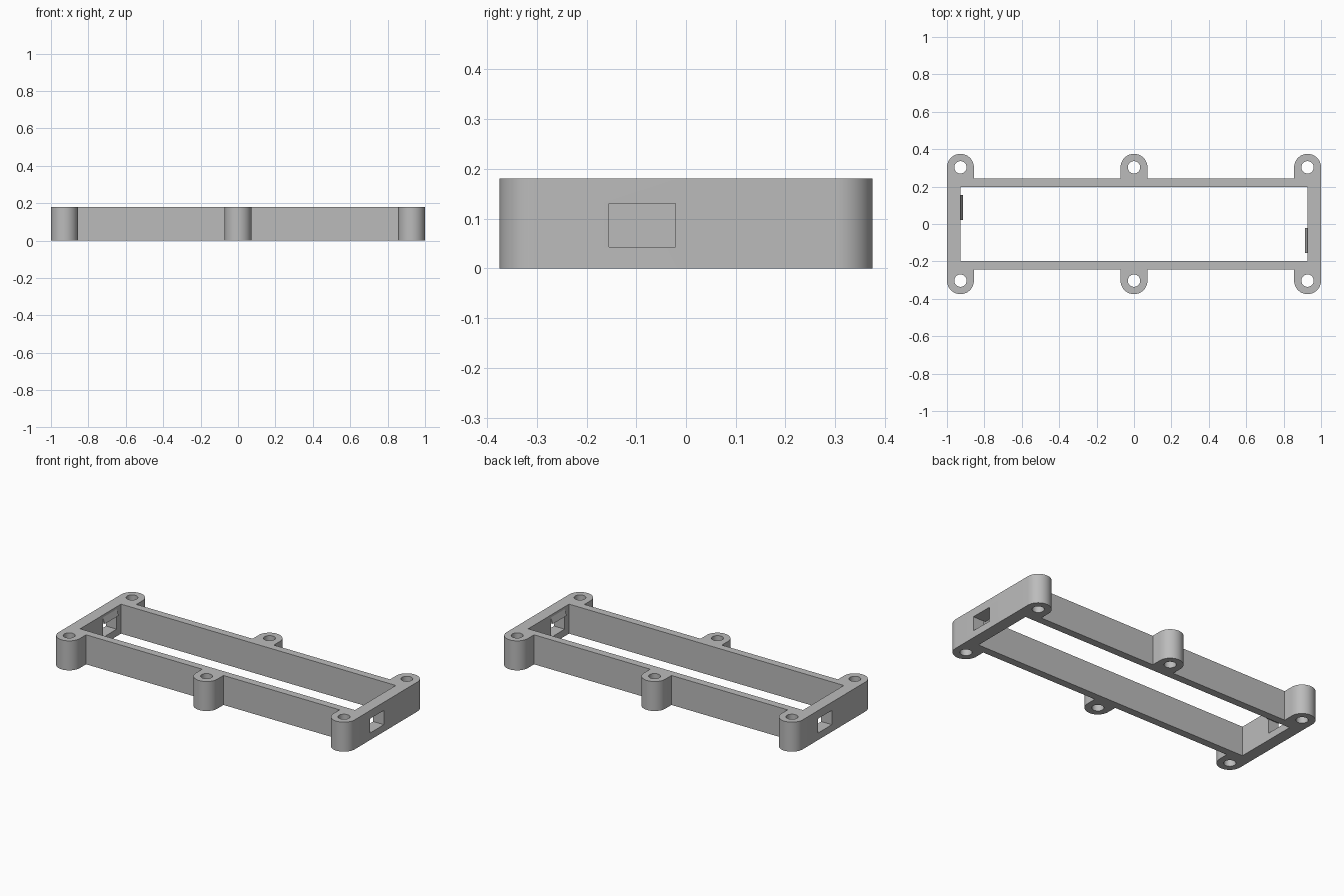
import bpy
import bmesh
import math

cube = bpy.data.objects.get("Cube")
if cube:
    bpy.data.objects.remove(cube, do_unlink=True)

HEIGHT = 0.18
POST_X, POST_Y = 0.928, 0.303
POST_R, HOLE_R = 0.072, 0.033
WALL_OUT, WALL_IN = 0.243, 0.197
SLOT_Y, SLOT_Z = (-0.155, -0.021), (0.043, 0.13)
STEPS = 24

grey = bpy.data.materials.new("plain grey")
grey.use_nodes = True
colour = (0.5, 0.5, 0.5, 1)
grey.diffuse_color = colour
grey.node_tree.nodes["Principled BSDF"].inputs["Base Color"].default_value = colour


def arc(cx, cy, r, start, end, steps):
    span = [start + (end - start) * i / steps for i in range(steps + 1)]
    return [(cx + r * math.cos(a), cy + r * math.sin(a)) for a in span]


def prism(name, profile, y0, y1):
    """Extrude an x-z profile along y."""
    bm = bmesh.new()
    face = bm.faces.new([bm.verts.new((x, y0, z)) for x, z in profile])
    new = bmesh.ops.extrude_face_region(bm, geom=[face])["geom"]
    verts = [v for v in new if isinstance(v, bmesh.types.BMVert)]
    bmesh.ops.translate(bm, verts=verts, vec=(0, y1 - y0, 0))
    bmesh.ops.recalc_face_normals(bm, faces=bm.faces)
    mesh = bpy.data.meshes.new(name)
    bm.to_mesh(mesh)
    bm.free()
    obj = bpy.data.objects.new(name, mesh)
    bpy.context.collection.objects.link(obj)
    return obj


# Plan outline: back edge right to left, then the same turned half round
half = []
for cx in (POST_X, 0, -POST_X):
    if cx < POST_X:
        half.append((cx + POST_R, WALL_OUT))
    half += arc(cx, POST_Y, POST_R, 0, math.pi, STEPS)
    if cx > -POST_X:
        half.append((cx - POST_R, WALL_OUT))
outline = half + [(-x, -y) for x, y in half]
opening = [(sx * POST_X, sy * WALL_IN) for sx, sy in ((1, 1), (-1, 1), (-1, -1), (1, -1))]
loops = [outline, opening]
for cx in (-POST_X, 0, POST_X):
    for cy in (-POST_Y, POST_Y):
        loops.append(arc(cx, cy, HOLE_R, 0, 2 * math.pi, 2 * STEPS)[:-1])

# Frame with screw posts, filled from the plan loops
curve = bpy.data.curves.new("frame", "CURVE")
curve.dimensions = "2D"
curve.fill_mode = "BOTH"
curve.extrude = HEIGHT / 2
for loop in loops:
    spline = curve.splines.new("POLY")
    spline.points.add(len(loop) - 1)
    for point, (x, y) in zip(spline.points, loop):
        point.co = (x, y, 0, 1)
    spline.use_cyclic_u = True
plan = bpy.data.objects.new("frame_plan", curve)
bpy.context.collection.objects.link(plan)
mesh = bpy.data.meshes.new_from_object(plan.evaluated_get(bpy.context.evaluated_depsgraph_get()))
bpy.data.objects.remove(plan, do_unlink=True)
bm = bmesh.new()
bm.from_mesh(mesh)
bmesh.ops.remove_doubles(bm, verts=bm.verts, dist=0.0001)
bmesh.ops.translate(bm, verts=bm.verts, vec=(0, 0, HEIGHT / 2))
bmesh.ops.recalc_face_normals(bm, faces=bm.faces)
bm.to_mesh(mesh)
bm.free()
frame = bpy.data.objects.new("frame", mesh)
bpy.context.collection.objects.link(frame)
mesh.materials.clear()
mesh.materials.append(grey)

# Slot through each end wall, with a wedge catch just above it inside
z0, z1 = SLOT_Z
slot = [(0.85, z0), (1.1, z0), (1.1, z1), (0.85, z1)]
wedge = [(POST_X + 0.002, z1), (POST_X - 0.014, z1), (POST_X, z1 + 0.035), (POST_X + 0.002, z1 + 0.035)]
for side, turn in (("left", 0), ("right", math.pi)):
    cutter = prism(side + "_slot_cutter", slot, *SLOT_Y)
    cutter.data.materials.append(grey)
    cutter.rotation_euler.z = turn
    cutter.hide_render = True
    cutter.hide_viewport = True
    cut = frame.modifiers.new(side + "_slot", "BOOLEAN")
    cut.operation = "DIFFERENCE"
    cut.solver = "EXACT"
    cut.object = cutter

    catch = prism(side + "_catch", wedge, *SLOT_Y)
    catch.data.materials.append(grey)
    catch.rotation_euler.z = turn

# Bake the cuts, then smooth the round posts and holes
bpy.context.view_layer.update()
bpy.ops.object.select_all(action="DESELECT")
frame.select_set(True)
bpy.context.view_layer.objects.active = frame
for name in [m.name for m in frame.modifiers]:
    bpy.ops.object.modifier_apply(modifier=name)
for obj in [o for o in bpy.data.objects if o.name.endswith("_slot_cutter")]:
    bpy.data.objects.remove(obj, do_unlink=True)
bpy.ops.object.shade_smooth_by_angle(angle=math.radians(30))
